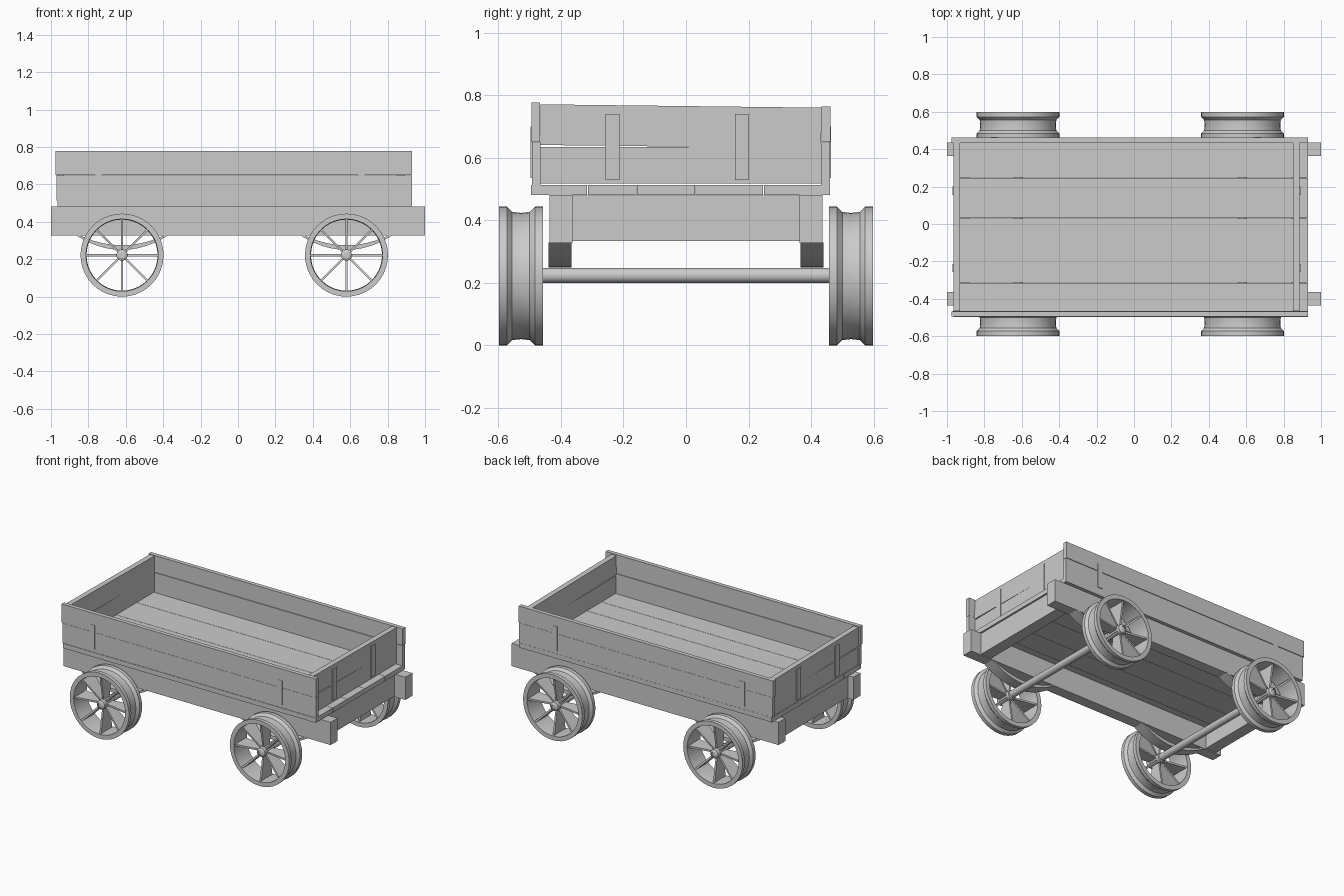
import bpy, bmesh, math
from mathutils import Matrix, Vector

cube = bpy.data.objects.get("Cube")
if cube:
    bpy.data.objects.remove(cube, do_unlink=True)

grey = bpy.data.materials.new("weathered_grey")
grey.use_nodes = True
grey.diffuse_color = (0.6, 0.6, 0.6, 1)
grey.node_tree.nodes["Principled BSDF"].inputs["Base Color"].default_value = (0.6, 0.6, 0.6, 1)


def finish(name, bm, smooth=False):
    bmesh.ops.recalc_face_normals(bm, faces=bm.faces)
    mesh = bpy.data.meshes.new(name)
    bm.to_mesh(mesh)
    bm.free()
    mesh.materials.append(grey)
    ob = bpy.data.objects.new(name, mesh)
    bpy.context.collection.objects.link(ob)
    if smooth:
        bpy.ops.object.select_all(action='DESELECT')
        ob.select_set(True)
        bpy.context.view_layer.objects.active = ob
        bpy.ops.object.shade_smooth_by_angle(angle=math.radians(30))
    return ob


def box(name, x, y, z, tilt=0):
    """Box from (low, high) ranges, optionally tilted about x."""
    bm = bmesh.new()
    bmesh.ops.create_cube(bm, size=1)
    mid = Vector([(a + b) / 2 for a, b in (x, y, z)])
    size = [b - a for a, b in (x, y, z)]
    turn = Matrix.Translation(mid) @ Matrix.Rotation(tilt, 4, 'X') @ Matrix.Diagonal((*size, 1))
    bmesh.ops.transform(bm, matrix=turn, verts=bm.verts)
    return finish(name, bm)


def extrude(bm, points, offset):
    """Solid made by pushing a flat outline along an offset."""
    face = bm.faces.new([bm.verts.new(p) for p in points])
    out = bmesh.ops.extrude_face_region(bm, geom=[face])
    verts = [v for v in out["geom"] if isinstance(v, bmesh.types.BMVert)]
    bmesh.ops.translate(bm, vec=offset, verts=verts)


def lathe(bm, profile, steps=40):
    """Closed ring of (radius, y) points spun about the y axis."""
    verts = [bm.verts.new((r, y, 0)) for r, y in profile]
    edges = [bm.edges.new((verts[i], verts[i - 1])) for i in range(len(verts))]
    bmesh.ops.spin(bm, geom=verts + edges, cent=(0, 0, 0), axis=(0, 1, 0),
                   angle=math.tau, steps=steps)
    bmesh.ops.remove_doubles(bm, verts=bm.verts, dist=0.0005)


AXLES = {"left": 0.58, "right": -0.62}
WHEEL_Z = 0.222

# Chassis beams and end crossbeams
for side, y in (("front", -0.4), ("back", 0.4)):
    box(side + "_beam", (-1, 1), (y - 0.037, y + 0.037), (0.328, 0.482))
for side, x in (("left", 0.88), ("right", -0.92)):
    box(side + "_crossbeam", (x - 0.04, x + 0.04), (-0.364, 0.364), (0.334, 0.48))

# Floor planks
cuts = [-0.497, -0.315, -0.158, 0.03, 0.248, 0.462]
for i, (a, b) in enumerate(zip(cuts, cuts[1:])):
    box(f"floor_plank_{i + 1}", (-0.965, 0.93), (a + 0.001, b - 0.001), (0.482, 0.514))

# Long side boards, with battens on the outside of the lower board
for side, y, out, top in (("front", -0.479, -1, 0.778), ("back", 0.446, 1, 0.764)):
    box(side + "_lower_board", (-0.97, 0.93), (y - 0.014, y + 0.014), (0.514, 0.649))
    shift = y + out * 0.002
    box(side + "_upper_board", (-0.975, 0.93), (shift - 0.014, shift + 0.014), (0.651, top))
    for x in (-0.745, 0.66):
        b = y + out * 0.014
        box(side + "_batten", (x - 0.019, x + 0.019), (b - 0.004, b + 0.004), (0.535, 0.7))

# End boards between the sides, slightly lower toward the back
for side, x, out in (("left", 0.867, 1), ("right", -0.947, -1)):
    box(side + "_lower_end", (x - 0.018, x + 0.018), (-0.466, 0.433), (0.518, 0.635))
    box(side + "_upper_end", (x - 0.018, x + 0.018), (-0.466, 0.433), (0.636, 0.766), tilt=-0.012)
    for y in (-0.235, 0.178):
        b = x + out * 0.019
        box(side + "_end_batten", (b - 0.004, b + 0.004), (y - 0.022, y + 0.022), (0.53, 0.74))

# Wheels: flanged hollow rim, hub and flaring blade spokes
rim = [(0.222, -0.07), (0.222, -0.045), (0.205, -0.028), (0.202, 0), (0.205, 0.028),
       (0.222, 0.045), (0.222, 0.07), (0.193, 0.07), (0.19, 0), (0.193, -0.07)]
hub = [(0.03, -0.055), (0.03, 0.055), (0.016, 0.062), (0.016, -0.062)]
for end, x in AXLES.items():
    for side, y in (("front", -0.528), ("back", 0.528)):
        bm = bmesh.new()
        lathe(bm, rim)
        lathe(bm, hub, 20)
        for i in range(8):
            before = set(bm.verts)
            extrude(bm, [(0.02, -0.03, -0.006), (0.195, -0.06, -0.006),
                         (0.195, 0.06, -0.006), (0.02, 0.03, -0.006)], (0, 0, 0.012))
            new = [v for v in bm.verts if v not in before]
            bmesh.ops.rotate(bm, verts=new, cent=(0, 0, 0),
                             matrix=Matrix.Rotation(i * math.tau / 8, 3, 'Y'))
        wheel = finish(f"{side}_{end}_wheel", bm, smooth=True)
        wheel.location = (x, y, WHEEL_Z)

        # Bowed spring between axle and beam
        bm = bmesh.new()
        ts = [i / 6 - 1 for i in range(13)]
        low = [(0.25 * t, 0, 0.25 + 0.08 * t * t) for t in ts]
        high = [(0.23 * t, 0, 0.275 + 0.055 * t * t) for t in reversed(ts)]
        extrude(bm, low + high, (0, 0.074, 0))
        spring = finish(f"{side}_{end}_spring", bm, smooth=True)
        spring.location = (x, math.copysign(0.403, y) - 0.037, 0)

    # Axle through both wheels
    bm = bmesh.new()
    bmesh.ops.create_cone(bm, cap_ends=True, segments=24, radius1=0.024, radius2=0.024, depth=1.17,
                          matrix=Matrix.Rotation(math.pi / 2, 4, 'X'))
    axle = finish(end + "_axle", bm, smooth=True)
    axle.location = (x, 0, WHEEL_Z + 0.002)
